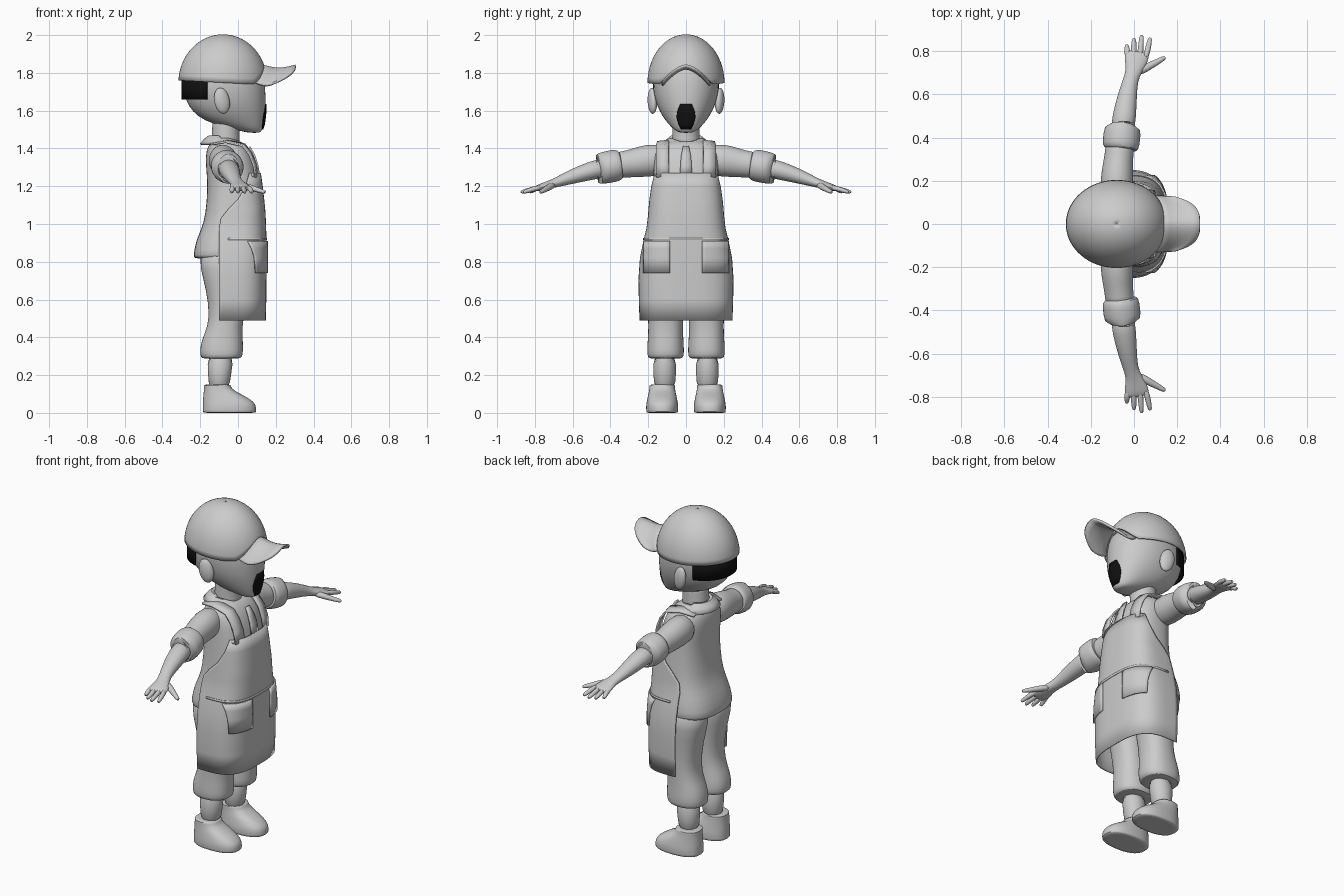
import bpy, bmesh, math
from mathutils import Vector

black = bpy.data.materials.new("black")
black.diffuse_color = (0.005, 0.005, 0.005, 1)


def grid(name, rows, closed=False, caps=False, sub=0, thick=0, mat=None):
    """Mesh from equal-length rows of points."""
    bm = bmesh.new()
    vs = [[bm.verts.new(p) for p in r] for r in rows]
    n = len(rows[0])
    for a, b in zip(vs, vs[1:]):
        for i in range(n if closed else n - 1):
            j = (i + 1) % n
            bm.faces.new((a[i], a[j], b[j], b[i]))
    if caps:
        bm.faces.new(vs[0])
        bm.faces.new(vs[-1])
    bmesh.ops.recalc_face_normals(bm, faces=bm.faces)
    me = bpy.data.meshes.new(name)
    bm.to_mesh(me)
    bm.free()
    ob = bpy.data.objects.new(name, me)
    bpy.context.collection.objects.link(ob)
    if sub:
        ob.modifiers.new("sub", 'SUBSURF').levels = sub
        ob.modifiers["sub"].render_levels = sub
    if thick:
        m = ob.modifiers.new("thick", 'SOLIDIFY')
        m.thickness, m.offset = thick, 0
    if mat:
        me.materials.append(mat)
    return ob


def ell(z, xb, xf, hw, t, n, cy=0):
    """Point on a superellipse from x=xb to x=xf, half width hw."""
    c, s = math.cos(t), math.sin(t)
    x = (xb + xf) / 2 + (xf - xb) / 2 * math.copysign(abs(c) ** (2 / n), c)
    return (x, cy + hw * math.copysign(abs(s) ** (2 / n), s), z)


def loft(name, rings, n=2.0, cy=0, seg=28, sub=1, **k):
    rows = [[ell(*r, 2 * math.pi * i / seg, n, cy) for i in range(seg)] for r in rings]
    return grid(name, rows, True, True, sub, **k)


def sheet(name, rings, n, seg=32, **k):
    """Partial wrap; each ring is z, xb, xf, hw, t0, t1."""
    return grid(name, [[ell(*r[:4], r[4] + (r[5] - r[4]) * i / seg, n) for i in range(seg + 1)]
                       for r in rings], **k)


def tube(name, pts, s=1, seg=16, sub=1):
    """Tube through x, y, z, side radius, up radius; s mirrors y."""
    P = [Vector(p[:3]) for p in pts]
    rows = []
    for i, p in enumerate(pts):
        d = P[min(i + 1, len(P) - 1)] - P[max(i - 1, 0)]
        side = d.cross(Vector((0, 0, 1))).normalized()
        up = side.cross(d).normalized()
        ring = [P[i] + side * p[3] * math.cos(a) + up * p[4] * math.sin(a)
                for a in (2 * math.pi * k / seg for k in range(seg))]
        rows.append([(v.x, v.y * s, v.z) for v in ring])
    return grid(name, rows, True, True, sub)


def ball(name, loc, r, rot=(0, 0, 0)):
    bpy.ops.mesh.primitive_uv_sphere_add(segments=20, ring_count=12, location=loc, rotation=rot)
    bpy.context.object.name = name
    bpy.context.object.scale = r


def y_angle(y, hw, n):
    return math.asin(min(1, abs(y) / hw) ** (n / 2))


# head, hair and mouth patch
head = [(1.482, .06, .115, .03), (1.495, 0, .128, .06), (1.53, -.14, .138, .095),
        (1.57, -.215, .143, .125), (1.62, -.262, .147, .152), (1.68, -.285, .147, .17),
        (1.75, -.29, .144, .178), (1.83, -.27, .128, .165), (1.86, -.24, .10, .14)]
loft("head", head, 2.15)
sheet("hair", [(z, -.295, .145, .182, math.radians(112), math.radians(248))
               for z in (1.66, 1.71, 1.765)], 2.15, mat=black, thick=.008)
mouth = [(1.5, .0, .132, .065, .025), (1.53, -.14, .141, .095, .04), (1.565, -.2, .146, .122, .05),
         (1.60, -.25, .149, .142, .045), (1.635, -.265, .150, .157, .03)]
sheet("mouth", [m[:4] + (-y_angle(m[4], m[3], 2.15), y_angle(m[4], m[3], 2.15)) for m in mouth],
      2.15, 12, mat=black, thick=.004)
loft("neck", [(1.40, -.15, .02, .08), (1.45, -.14, .005, .072), (1.52, -.135, .01, .072),
              (1.58, -.14, .03, .075)])
for s, side in ((1, "left"), (-1, "right")):
    ball(side + "_ear", (-.085, .178 * s, 1.652), (.042, .024, .07), (0, -.2, -.25 * s))


# cap dome with an arched front opening, and brim
def arch(y):
    return 1.832 - .09 * min(1, abs(y) / .14) ** 1.6


dome = []
for i in range(15):
    f = math.sin(math.pi / 2 * i / 14.02)
    row = []
    for k in range(64):
        t = 2 * math.pi * k / 64
        zb = 1.748 - .012 * math.cos(t)
        if math.cos(t) > 0:
            zb = max(zb, arch(.2 * math.sin(t)))
        z = zb + (2.0 - zb) * f
        r = math.sqrt(max(0, 1 - (max(0, z - 1.745) / .255) ** 2)) + 1e-4
        row.append((-.08 + .232 * r * math.cos(t), .2 * r * math.sin(t), z))
    dome.append(row)
grid("cap_dome", dome, True, thick=.008)
brim = []
for k in range(33):
    u = -1 + k / 16
    y, z0 = .126 * u, 1.838 - .09 * abs(u) ** 1.7
    r2 = 1 - (y / .2) ** 2 - (max(0, z0 - 1.745) / .255) ** 2
    x0, x1 = -.085 + .23 * math.sqrt(r2), .305 - .11 * abs(u) ** 3.5
    brim.append([(x0 + (x1 - x0) * v, y, z0 - .016 * math.sin(math.pi * v)) for v in
                 (0, .2, .4, .6, .8, 1)])
grid("cap_brim", brim, thick=.012)

# shirt body and collar
loft("shirt", [(.815, -.235, .10, .205), (.825, -.237, .11, .212), (.90, -.228, .125, .208),
               (.98, -.192, .125, .193), (1.05, -.172, .125, .186), (1.2, -.16, .112, .176),
               (1.3, -.17, .098, .172), (1.36, -.172, .078, .17), (1.41, -.162, .05, .155),
               (1.435, -.14, .02, .11), (1.44, -.12, .0, .08)], 2.6)
collar = []
for r, dz in ((.07, 1.45), (.085, 1.452), (.108, 1.435), (.128, 1.41)):
    row = []
    for k in range(41):
        a = math.radians(14 + 332 * k / 40)
        front = max(0, math.cos(a)) ** 2
        row.append((-.07 + r * math.cos(a) * (1 + .08 * front), r * math.sin(a),
                    dz - .035 * front * (r - .04) / .06 + (.012 if math.cos(a) < -.3 else 0)))
    collar.append(row)
grid("collar", collar, thick=.008)
grid("placket", [[(x, y, z) for y in (-w, 0, w)] for x, z, w in
                 ((.112, 1.26, .032), (.104, 1.31, .03), (.088, 1.36, .026), (.062, 1.41, .016))],
     thick=.008)

# apron skirt and bib: z, back, front, half width, side edge
apron = [(.49, -.235, .143, .242, -.10), (.6, -.235, .146, .246, -.10), (.72, -.235, .147, .247, -.10),
         (.82, -.235, .148, .24, -.10), (.92, -.22, .147, .22, -.10), (.98, -.2, .145, .205, -.10),
         (1.03, -.18, .143, .199, -.09), (1.08, -.175, .14, .195, -.05), (1.13, -.17, .135, .19, 0),
         (1.2, -.165, .127, .184, .04), (1.27, -.165, .117, .176, .06)]


def edge(r):
    q = (r[4] - (r[1] + r[2]) / 2) / ((r[2] - r[1]) / 2)
    return math.acos(math.copysign(abs(q) ** 1.5, q))


sheet("apron", [r[:4] + (-edge(r), edge(r)) for r in apron], 3, 48, thick=.008)
sheet("waist_seam", [(z, -.222, .152, .225, -1.6, 1.6) for z in (.914, .926)], 3, 48, thick=.004)

for s, side in ((1, "left"), (-1, "right")):
    # apron pocket, strap and button
    sheet(side + "_pocket", [(z, -.235, .155, w, s * y_angle(.085, w, 3), s * y_angle(.222, w, 3))
                             for z, w in ((.74, .252), (.82, .247), (.87, .238), (.91, .23))],
          3, 12, thick=.012)
    grid(side + "_strap", [[(x + .012 * (.5 - i), s * (y - .033 + .066 * i), z + .004 * (1 - 2 * i))
                            for i in (0, .5, 1)] for x, y, z in
                           ((.098, .122, 1.25), (.09, .124, 1.31), (.067, .125, 1.37),
                            (.03, .124, 1.417), (-.06, .12, 1.438), (-.14, .1, 1.425))], thick=.01)
    ball(side + "_button", (.076, .153 * s, 1.258), (.01, .01, .01))

    # sleeve, rolled cuff, forearm
    tube(side + "_sleeve", [(-.08, .09, 1.343, .075, .08), (-.08, .2, 1.337, .078, .088),
                            (-.074, .28, 1.322, .07, .076), (-.068, .33, 1.315, .066, .07),
                            (-.064, .38, 1.308, .07, .072)], s, 20)
    tube(side + "_cuff", [(-.064, .345, 1.315, .06, .06), (-.064, .347, 1.315, .08, .078),
                          (-.06, .37, 1.31, .087, .086), (-.055, .42, 1.30, .087, .086),
                          (-.05, .462, 1.291, .084, .082), (-.05, .474, 1.289, .074, .072),
                          (-.05, .46, 1.291, .05, .05)], s, 20)
    tube(side + "_forearm", [(-.055, .42, 1.30, .058, .054), (-.045, .5, 1.284, .056, .05),
                             (-.03, .6, 1.252, .045, .04), (-.015, .67, 1.226, .034, .028),
                             (.0, .71, 1.212, .038, .023), (.008, .75, 1.2, .054, .02),
                             (.014, .785, 1.19, .058, .017), (.016, .8, 1.186, .05, .01)], s)
    # fingers and thumb
    for i, (x, tx, ty) in enumerate(((-.028, -.034, .832), (-.002, .0, .862),
                                     (.025, .036, .876), (.05, .076, .864))):
        tube(f"{side}_finger_{i + 1}", [(x, .765, 1.194, .014, .014),
                                        ((x + tx) / 2, .8, 1.188, .0145, .014),
                                        (tx - (tx - x) * .15, ty - .015, 1.172, .012, .012),
                                        (tx, ty, 1.168, .007, .007)], s, 10)
    tube(side + "_thumb", [(.01, .7, 1.208, .02, .018), (.06, .725, 1.195, .02, .018),
                           (.11, .752, 1.178, .014, .013), (.138, .768, 1.17, .012, .011),
                           (.146, .772, 1.168, .006, .006)], s, 10)

    # trouser leg, ankle and shoe
    loft(side + "_trouser_leg", [(.288, -.17, -.01, .07), (.289, -.192, .015, .09),
                                 (.305, -.202, .027, .098), (.36, -.2, .027, .097),
                                 (.42, -.178, .024, .092), (.5, -.148, .026, .092),
                                 (.65, -.168, .06, .1), (.76, -.2, .09, .112),
                                 (.88, -.21, .1, .112)], 2.3, .108 * s)
    loft(side + "_ankle", [(.12, -.155, -.045, .056), (.2, -.158, -.038, .06),
                           (.32, -.168, -.015, .063)], 2, .113 * s)
    loft(side + "_shoe", [(0, -.185, .095, .083), (.002, -.187, .097, .084), (.03, -.187, .097, .086),
                          (.05, -.187, .09, .084), (.07, -.186, .068, .08), (.09, -.184, .035, .076),
                          (.11, -.182, -.005, .071), (.13, -.18, -.034, .068),
                          (.148, -.18, -.04, .067), (.15, -.178, -.042, .065)], 2.4, .126 * s)

# smooth shading on everything
bpy.ops.object.select_all(action='SELECT')
bpy.context.view_layer.objects.active = bpy.data.objects["head"]
bpy.ops.object.shade_smooth_by_angle(angle=math.radians(40))
